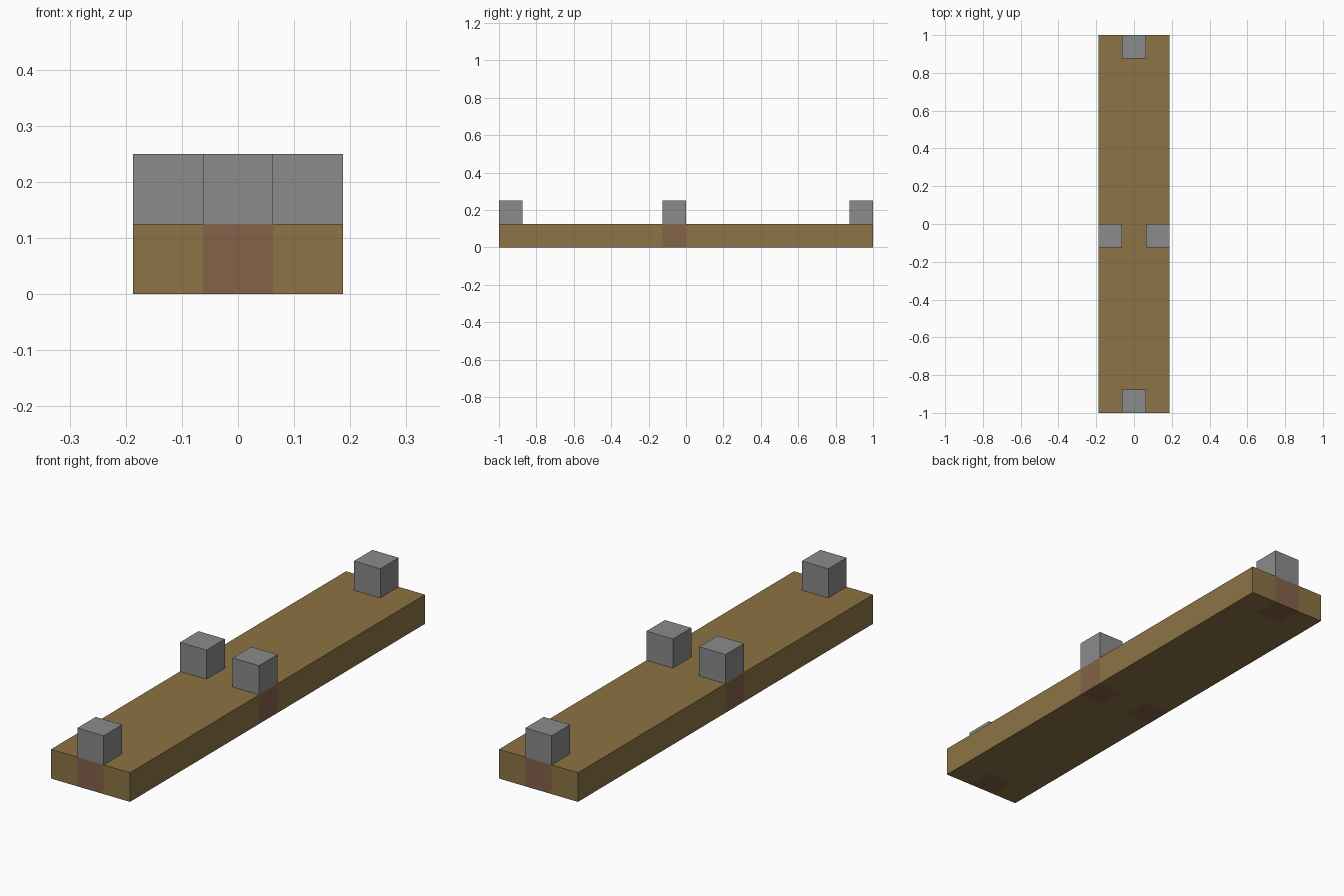
import bpy
import bmesh
from mathutils import Vector

if "Cube" in bpy.data.objects:
    bpy.data.objects.remove(bpy.data.objects["Cube"])

UNIT = 0.125                      # edge of one block
WIDTH, LENGTH = 3 * UNIT, 2.0
# Block centres: both ends, and a pair across the middle
SPOTS = [(0, UNIT / 2 - 1), (0, 1 - UNIT / 2), (-UNIT, -UNIT / 2), (UNIT, -UNIT / 2)]


def material(name, color):
    mat = bpy.data.materials.new(name)
    mat.use_nodes = True
    mat.diffuse_color = (*color, 1)
    mat.node_tree.nodes["Principled BSDF"].inputs["Base Color"].default_value = (*color, 1)
    return mat


def box(name, size, center, mats, edit=None):
    bm = bmesh.new()
    bmesh.ops.create_cube(bm, size=1)
    bmesh.ops.scale(bm, vec=size, verts=bm.verts)
    bmesh.ops.translate(bm, vec=center, verts=bm.verts)
    if edit:
        edit(bm)
    mesh = bpy.data.meshes.new(name)
    bm.to_mesh(mesh)
    bm.free()
    for mat in mats:
        mesh.materials.append(mat)
    obj = bpy.data.objects.new(name, mesh)
    bpy.context.collection.objects.link(obj)
    return obj


def inlay(bm):
    # Cut the board along the block edges, then stain the cells below the blocks
    cuts = {(axis, round(spot[axis] + side * UNIT / 2, 4))
            for spot in SPOTS for axis in (0, 1) for side in (-1, 1)}
    half = (WIDTH / 2, LENGTH / 2)
    for axis, at in sorted(cuts):
        if abs(at) < half[axis] - 0.001:
            normal = Vector((1 - axis, axis, 0))
            bmesh.ops.bisect_plane(bm, geom=bm.verts[:] + bm.edges[:] + bm.faces[:],
                                   plane_co=normal * at, plane_no=normal)
    for face in bm.faces:
        c = face.calc_center_median()
        reach = UNIT / 2 + 0.001
        face.material_index = int(any(abs(c.x - x) < reach and abs(c.y - y) < reach
                                      for x, y in SPOTS))


wood = material("ochre wood", (0.262, 0.174, 0.058))
stain = material("reddish brown wood", (0.231, 0.122, 0.067))
grey = material("grey stone", (0.258, 0.258, 0.258))

# Long board with flush inlaid pegs
box("board", (WIDTH, LENGTH, UNIT), (0, 0, UNIT / 2), [wood, stain], inlay)

# Cubes standing on the board
names = ("front_block", "back_block", "right_block", "left_block")
for name, (x, y) in zip(names, SPOTS):
    box(name, (UNIT, UNIT, UNIT), (x, y, UNIT * 1.5), [grey])
